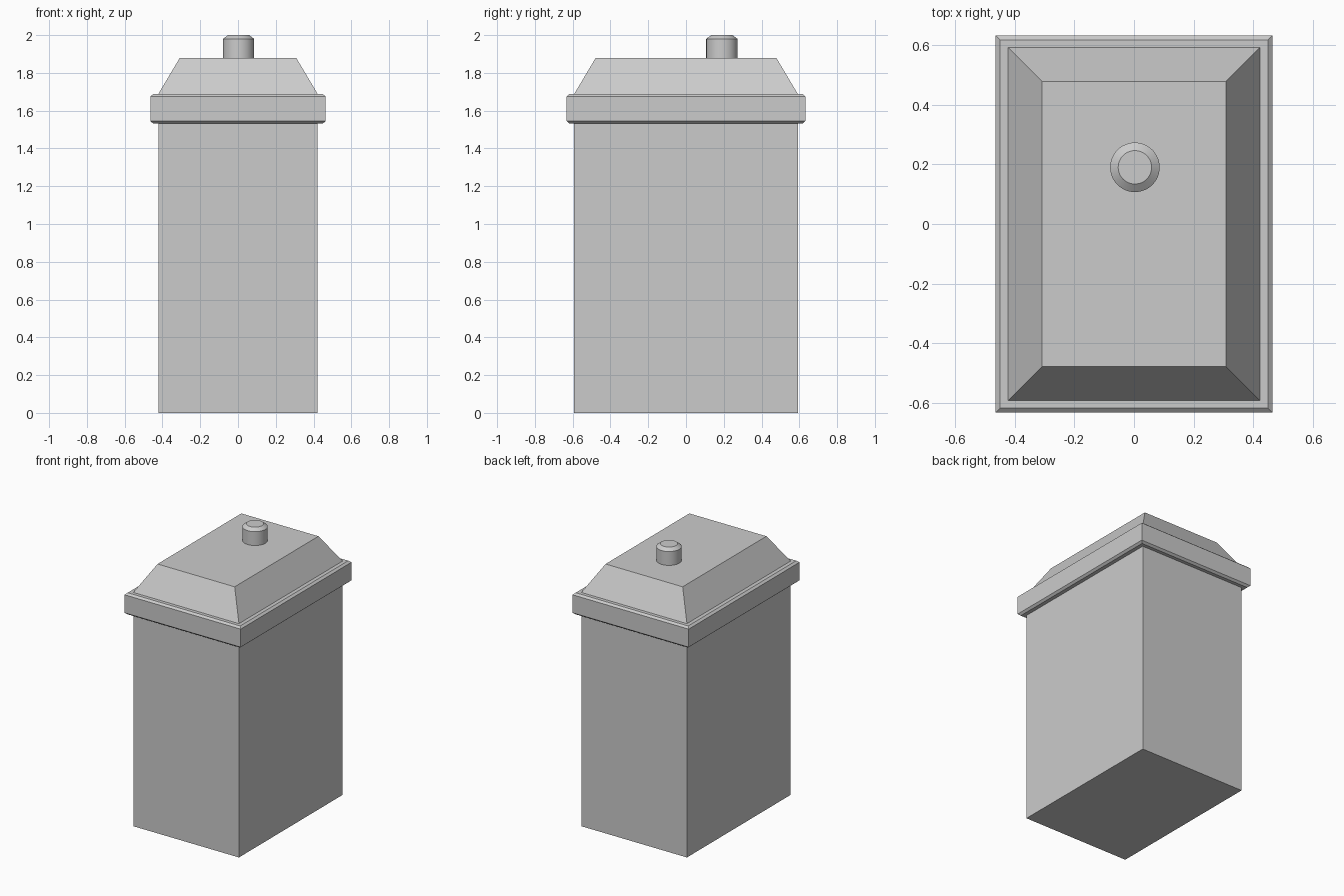
import bpy
import math

if "Cube" in bpy.data.objects:
    bpy.data.objects.remove(bpy.data.objects["Cube"])


def loft(name, rings):
    """Closed solid through stacked rings of equal point count."""
    n = len(rings[0])
    verts = [p for ring in rings for p in ring]
    faces = [list(range(n))[::-1], list(range(len(verts) - n, len(verts)))]
    for k in range(len(rings) - 1):
        for i in range(n):
            a, b = k * n + i, k * n + (i + 1) % n
            faces.append((a, b, b + n, a + n))
    mesh = bpy.data.meshes.new(name)
    mesh.from_pydata(verts, [], faces)
    obj = bpy.data.objects.new(name, mesh)
    bpy.context.collection.objects.link(obj)
    return obj


def rect(x, y, z):
    return [(-x, -y, z), (x, -y, z), (x, y, z), (-x, y, z)]


def circle(r, z, cx, cy, n=48):
    return [(cx + r * math.cos(2 * math.pi * i / n),
             cy + r * math.sin(2 * math.pi * i / n), z) for i in range(n)]


# Tall box body
loft("body", [rect(0.422, 0.592, 0), rect(0.422, 0.592, 1.535)])

# Overhanging rim with chamfered top and bottom edges
loft("lid_rim", [rect(0.449, 0.617, 1.532), rect(0.464, 0.632, 1.545),
                 rect(0.464, 0.632, 1.675), rect(0.449, 0.617, 1.688)])

# Sloped lid
loft("lid_top", [rect(0.422, 0.592, 1.688), rect(0.308, 0.478, 1.88)])

# Off-centre round knob with chamfered top
knob = loft("knob", [circle(r, z, 0.003, 0.19) for r, z in
                     [(0.083, 1.88), (0.083, 1.98), (0.056, 2.0)]])
bpy.context.view_layer.objects.active = knob
knob.select_set(True)
bpy.ops.object.shade_smooth_by_angle(angle=math.radians(30))
